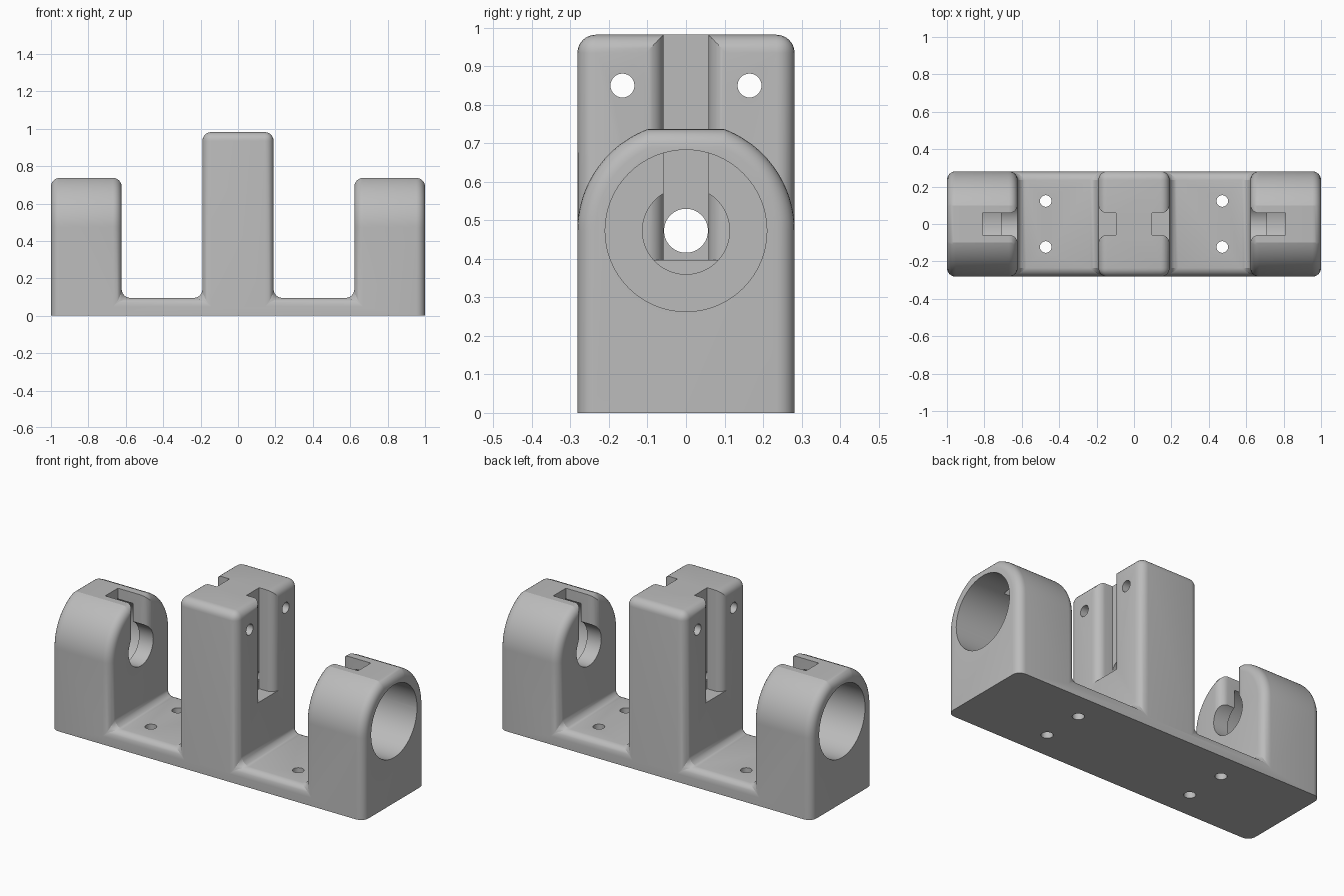
import bpy, bmesh, math
from math import sin, cos, pi
from mathutils import Matrix, Vector

cube = bpy.data.objects.get("Cube")
if cube:
    bpy.data.objects.remove(cube, do_unlink=True)

grey = bpy.data.materials.new("light grey")
grey.use_nodes = True
colour = (0.5, 0.5, 0.5, 1)
grey.diffuse_color = colour
grey.node_tree.nodes["Principled BSDF"].inputs["Base Color"].default_value = colour

DEPTH, BASE, POST, ARCH = 0.282, 0.095, 0.982, 0.737   # half depth and heights
MID, INNER, FILLET = 0.19, 0.622, 0.047
AXIS, SLOT = 0.473, 0.058


def make_object(name, bm):
    bmesh.ops.recalc_face_normals(bm, faces=bm.faces)
    mesh = bpy.data.meshes.new(name)
    bm.to_mesh(mesh)
    bm.free()
    mesh.materials.append(grey)
    obj = bpy.data.objects.new(name, mesh)
    bpy.context.collection.objects.link(obj)
    return obj


def build_body():
    bm = bmesh.new()

    def face(points):
        bm.faces.new([bm.verts.new(p) for p in points])

    # Arched cross-section of the end posts, flattened on top
    flat = math.asin((ARCH - AXIS) / DEPTH)
    half = [(DEPTH * cos(flat * i / 24), AXIS + DEPTH * sin(flat * i / 24)) for i in range(25)]
    arch = half + [(-y, z) for y, z in reversed(half)]

    # Front and back outlines
    right = [(1, 0), (1, AXIS), (INNER, AXIS), (INNER, BASE), (MID, BASE), (MID, POST)]
    outline = right + [(-x, z) for x, z in reversed(right)]
    for y in (-DEPTH, DEPTH):
        face([(x, y, z) for x, z in outline])

    # Surfaces spanning front to back
    def span(a, b):
        face([(a[0], -DEPTH, a[1]), (b[0], -DEPTH, b[1]),
              (b[0], DEPTH, b[1]), (a[0], DEPTH, a[1])])

    span((-1, 0), (1, 0))
    span((-MID, POST), (MID, POST))
    for s in (-1, 1):
        span((s * INNER, BASE), (s * MID, BASE))
        span((s * MID, BASE), (s * MID, POST))
        for x, low in ((1, 0), (INNER, BASE)):
            face([(s * x, -DEPTH, low), (s * x, DEPTH, low)] + [(s * x, y, z) for y, z in arch])
        for (y0, z0), (y1, z1) in zip(arch, arch[1:]):
            face([(s, y0, z0), (s, y1, z1), (s * INNER, y1, z1), (s * INNER, y0, z0)])
    bmesh.ops.remove_doubles(bm, verts=bm.verts, dist=1e-5)
    bmesh.ops.recalc_face_normals(bm, faces=bm.faces)

    # Round every hard edge except those around the underside
    hard = [e for e in bm.edges if e.calc_face_angle(0) > math.radians(30)
            and max(v.co.z for v in e.verts) > 0.01]
    bmesh.ops.bevel(bm, geom=hard, offset=FILLET, segments=6, profile=0.5,
                    affect='EDGES', clamp_overlap=False)
    return make_object("bearing_bracket", bm)


def cylinder(name, radius, start, end):
    start, end = Vector(start), Vector(end)
    axis = end - start
    turn = axis.to_track_quat('Z', 'Y').to_matrix().to_4x4()
    bm = bmesh.new()
    bmesh.ops.create_cone(bm, cap_ends=True, segments=64, radius1=radius, radius2=radius,
                          depth=axis.length,
                          matrix=Matrix.Translation((start + end) / 2) @ turn)
    return make_object(name, bm)


def slot(name, mouth, inward, bottom, side):
    # Slot open at the top, its mouth flared with rounded lips
    length = abs(inward - mouth)
    d = 1 if inward > mouth else -1
    lip = [(FILLET * (1 - cos(pi / 2 * i / 8)), SLOT + FILLET * (1 - sin(pi / 2 * i / 8)))
           for i in range(9)]
    edge = [(-0.07, SLOT + FILLET)] + lip + [(length, SLOT)]
    ring = edge + [(u, -y) for u, y in reversed(edge)]
    bm = bmesh.new()
    base = bm.faces.new([bm.verts.new((side * (mouth + d * u), y, bottom)) for u, y in ring])
    top = bmesh.ops.extrude_face_region(bm, geom=[base])["geom"]
    bmesh.ops.translate(bm, vec=(0, 0, 1),
                        verts=[v for v in top if isinstance(v, bmesh.types.BMVert)])
    return make_object(name, bm)


body = build_body()

# Holes and slots to cut
cutters = [cylinder("shaft_hole", 0.057, (-0.3, 0, AXIS), (0.3, 0, AXIS))]
for y in (-0.165, 0.165):
    cutters.append(cylinder("pin_hole", 0.031, (-0.3, y, 0.85), (0.3, y, 0.85)))
for s in (-1, 1):
    cutters += [
        cylinder("bearing_bore", 0.21, (s * 0.712, 0, AXIS), (s * 1.1, 0, AXIS)),
        cylinder("inner_hole", 0.113, (s * 0.55, 0, AXIS), (s * 0.75, 0, AXIS)),
        slot("end_slot", INNER, 0.81, AXIS, s),
        slot("middle_slot", MID, 0.095, 0.397, s),
    ]
    for y in (-0.123, 0.123):
        cutters.append(cylinder("screw_hole", 0.031, (s * 0.472, y, -0.1), (s * 0.472, y, 0.2)))

bpy.ops.object.select_all(action='DESELECT')
bpy.context.view_layer.objects.active = body
body.select_set(True)
for cutter in cutters:
    cutter.hide_render = True
    cut = body.modifiers.new(cutter.name, 'BOOLEAN')
    cut.operation = 'DIFFERENCE'
    cut.solver = 'EXACT'
    cut.object = cutter
    bpy.ops.object.modifier_apply(modifier=cut.name)
    bpy.data.objects.remove(cutter, do_unlink=True)

bpy.ops.object.shade_smooth_by_angle(angle=math.radians(20))
